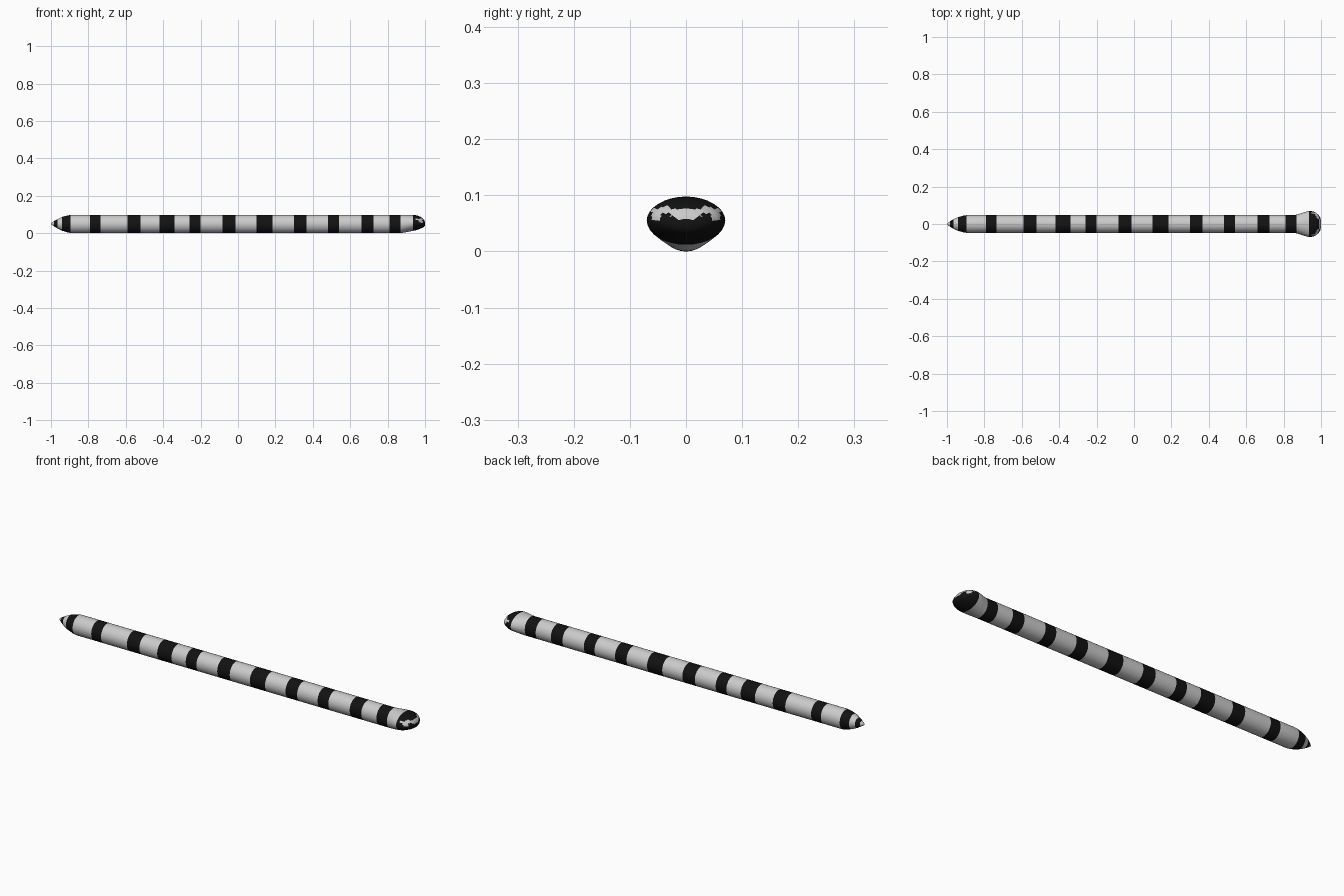
import bpy, bmesh, math

if "Cube" in bpy.data.objects:
    bpy.data.objects.remove(bpy.data.objects["Cube"])

SIDES = 32

# Profile along the body: x, half width, bottom z, top z
PROFILE = [(-1.0, 0.002, 0.047, 0.053), (-0.985, 0.014, 0.037, 0.064),
           (-0.965, 0.026, 0.025, 0.075), (-0.94, 0.037, 0.013, 0.087),
           (-0.91, 0.045, 0.004, 0.095), (-0.89, 0.048, 0.0, 0.098),
           (0.86, 0.048, 0.0, 0.098), (0.875, 0.051, 0.001, 0.098),
           (0.90, 0.060, 0.005, 0.098), (0.93, 0.069, 0.011, 0.098),
           (0.945, 0.070, 0.014, 0.097), (0.96, 0.066, 0.018, 0.094),
           (0.975, 0.059, 0.024, 0.088), (0.988, 0.047, 0.030, 0.079),
           (0.996, 0.034, 0.035, 0.069), (1.0, 0.018, 0.042, 0.058)]

# Dark bands: start x, end x
BANDS = [(-0.985, -0.965), (-0.94, -0.895), (-0.79, -0.735), (-0.59, -0.52),
         (-0.42, -0.34), (-0.26, -0.20), (-0.083, -0.013), (0.10, 0.185),
         (0.30, 0.365), (0.48, 0.54), (0.66, 0.725), (0.81, 0.87), (0.935, 1.01)]


def section(x):
    for a, b in zip(PROFILE, PROFILE[1:]):
        if x <= b[0]:
            t = (x - a[0]) / (b[0] - a[0])
            return [a[i] + (b[i] - a[i]) * t for i in (1, 2, 3)]
    return PROFILE[-1][1:]


def face_mark(y, z):
    # light marking across the snout with a lobe on each side
    y = abs(y)
    if y < 0.029:
        return 0.060 < z < 0.076
    if y < 0.046:
        return 0.068 < z < 0.081
    return y < 0.060 and 0.055 < z < 0.078


def is_dark(c):
    if c.x > 0.95 and face_mark(c.y, c.z):
        return False
    return any(a < c.x < b for a, b in BANDS)


# Rings at every profile point and band edge, finer on the snout
stations = {p[0] for p in PROFILE} | {v for b in BANDS for v in b if v <= 1}
stations |= {0.95 + 0.005 * i for i in range(10)}
stations = sorted({round(s, 4) for s in stations})

bm = bmesh.new()
rings = []
for x in stations:
    w, lo, hi = section(x)
    mid, h = (lo + hi) / 2, (hi - lo) / 2
    ring = []
    for i in range(SIDES):
        a = 2 * math.pi * i / SIDES
        ring.append(bm.verts.new((x, w * math.cos(a), mid + h * math.sin(a))))
    rings.append(ring)
for r, s in zip(rings, rings[1:]):
    for i in range(SIDES):
        j = (i + 1) % SIDES
        bm.faces.new((r[i], r[j], s[j], s[i]))
bm.faces.new(rings[0])
bm.faces.new(rings[-1])
bmesh.ops.recalc_face_normals(bm, faces=bm.faces)
for f in bm.faces:
    f.material_index = int(is_dark(f.calc_center_median()))
mesh = bpy.data.meshes.new("snake_body")
bm.to_mesh(mesh)
bm.free()

# Light skin and dark bands
for name, v in (("light_skin", 0.8), ("dark_bands", 0.006)):
    m = bpy.data.materials.new(name)
    m.diffuse_color = (v, v, v, 1)
    m.use_nodes = True
    m.node_tree.nodes["Principled BSDF"].inputs["Base Color"].default_value = m.diffuse_color
    mesh.materials.append(m)
body = bpy.data.objects.new("snake_body", mesh)
bpy.context.collection.objects.link(body)
bpy.context.view_layer.objects.active = body
body.select_set(True)
bpy.ops.object.shade_smooth_by_angle(angle=math.radians(40))
